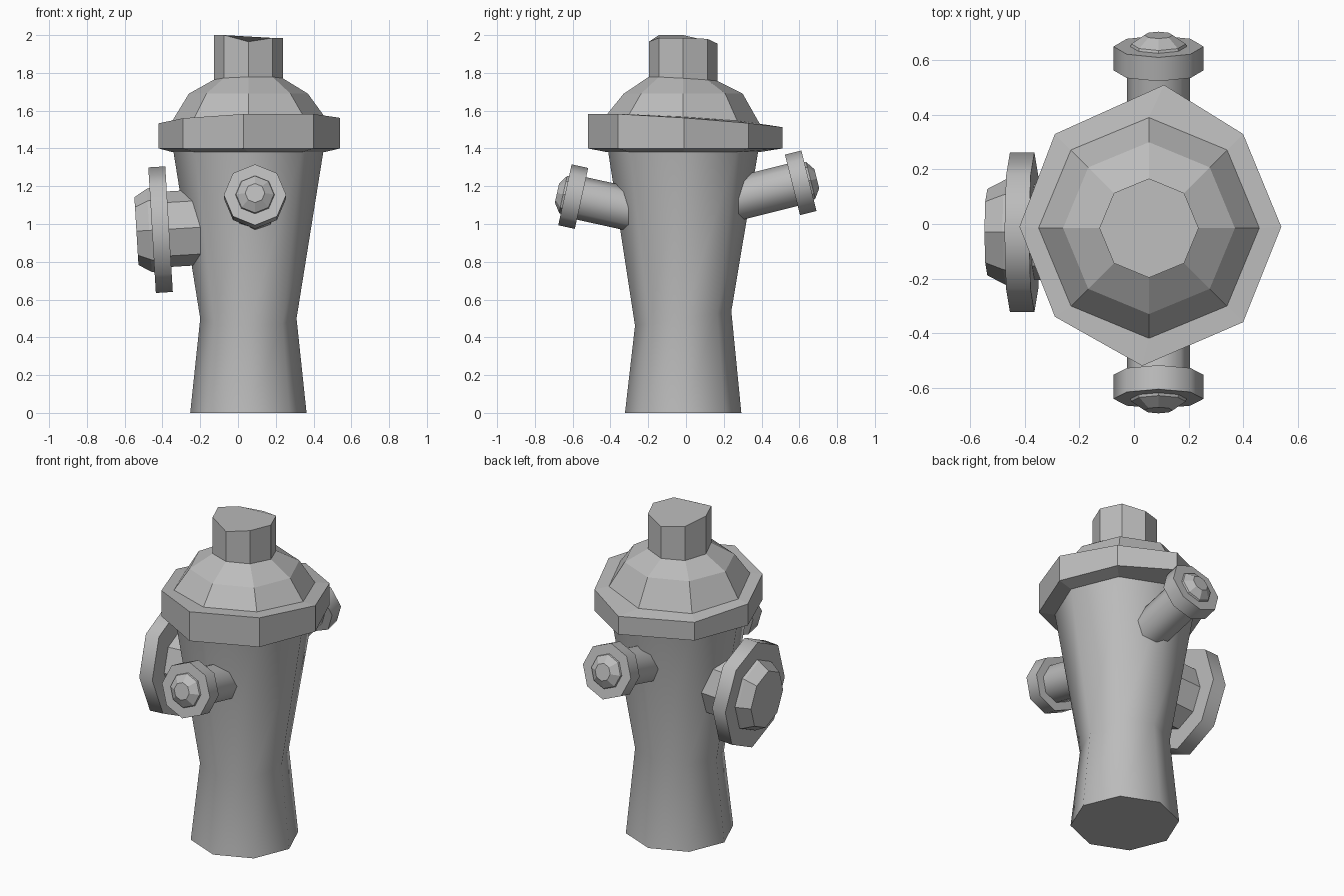
import bpy, bmesh, math
from mathutils import Vector, Matrix

cube = bpy.data.objects.get("Cube")
if cube:
    bpy.data.objects.remove(cube, do_unlink=True)

grey = bpy.data.materials.new("cast_grey")
grey.use_nodes = True
grey.diffuse_color = (0.5, 0.5, 0.5, 1)
grey.node_tree.nodes["Principled BSDF"].inputs["Base Color"].default_value = (0.5, 0.5, 0.5, 1)

SIDES = 8
CENTRE = Vector((0.055, -0.015, 0))


def ring(radius, z, slope_x=0, slope_y=0, centre=CENTRE):
    """Octagon with corners on the axes, tilted by the slopes."""
    points = []
    for i in range(SIDES):
        a = math.tau * i / SIDES
        x, y = radius * math.cos(a), radius * math.sin(a)
        points.append(centre + Vector((x, y, z + slope_x * x + slope_y * y)))
    return points


def loft(name, rings, smooth=False, matrix=Matrix()):
    """Skin a stack of octagons and close both ends."""
    bm = bmesh.new()
    loops = [[bm.verts.new(matrix @ p) for p in points] for points in rings]
    for low, high in zip(loops, loops[1:]):
        for i in range(SIDES):
            j = (i + 1) % SIDES
            bm.faces.new((low[i], low[j], high[j], high[i]))
    bm.faces.new(loops[0][::-1])
    bm.faces.new(loops[-1])
    bmesh.ops.recalc_face_normals(bm, faces=bm.faces)
    mesh = bpy.data.meshes.new(name)
    bm.to_mesh(mesh)
    bm.free()
    mesh.materials.append(grey)
    obj = bpy.data.objects.new(name, mesh)
    bpy.context.collection.objects.link(obj)
    if smooth:
        bpy.ops.object.select_all(action="DESELECT")
        obj.select_set(True)
        bpy.context.view_layer.objects.active = obj
        bpy.ops.object.shade_smooth_by_angle(angle=math.radians(60))
    return obj


def turned(name, profile, matrix, smooth=False):
    """Octagonal part from (radius, distance) pairs along a tilted axis."""
    return loft(name, [ring(r, d, centre=Vector()) for r, d in profile], smooth, matrix)


def axis_frame(position, direction):
    """Local z runs along direction, local y stays upright."""
    z = Vector(direction).normalized()
    x = Vector((0, 0, 1)).cross(z).normalized()
    y = z.cross(x)
    rotation = Matrix((x, y, z)).transposed().to_4x4()
    return Matrix.Translation(position) @ rotation


# Waisted body
loft("body", [ring(0.308, 0), ring(0.255, 0.5, 0, 0.15), ring(0.398, 1.39)], smooth=True)

# Uneven brim under the bonnet
outline = [(0.54, -0.01), (0.40, 0.33), (0.11, 0.51), (-0.29, 0.33),
           (-0.42, -0.01), (-0.29, -0.34), (0.03, -0.52), (0.40, -0.36)]
brim_low = [Vector((x, y, 1.4)) for x, y in outline]
brim_high = [Vector((x, y, 1.545 + 0.03 * x - 0.07 * y)) for x, y in outline]
loft("brim", [ring(0.4, 1.38), brim_low, brim_high, ring(0.408, 1.555, 0.03, -0.06)])

# Faceted bonnet
loft("bonnet", [ring(0.408, 1.55, 0.03, -0.06), ring(0.315, 1.69), ring(0.182, 1.768, 0.02, -0.06)])

# Top nut with a chipped upper edge
nut_top = ring(0.182, 0)
heights = [1.985, 1.98, 1.955, 1.97, 2.0, 2.0, 1.965, 1.985]
for point, height in zip(nut_top, heights):
    point.z = height
loft("top_nut", [ring(0.182, 1.76, 0.02, -0.06), nut_top])

# Small front and back outlets
for side, y, z, rise in (("front", -0.597, 1.145, 0.22), ("back", 0.607, 1.218, 0.25)):
    frame = axis_frame((0.09, y, z), (0, math.copysign(1, y), rise))
    turned(side + "_pipe", [(0.115, -0.36), (0.115, 0)], frame, True)
    turned(side + "_flange", [(0.165, -0.045), (0.165, 0.045)], frame, True)
    turned(side + "_cap", [(0.105, 0.04), (0.1, 0.055), (0.052, 0.088)], frame)

# Large outlet on the right, slightly narrower than tall
frame = axis_frame((-0.41, -0.03, 0.97), (-1, 0, -0.06)) @ Matrix.Diagonal((0.88, 1, 1, 1))
turned("large_pipe", [(0.2, -0.3), (0.2, 0)], frame)
turned("large_flange", [(0.333, -0.045), (0.333, 0.045)], frame, True)
turned("large_cap", [(0.225, 0.04), (0.22, 0.06), (0.18, 0.128)], frame)
